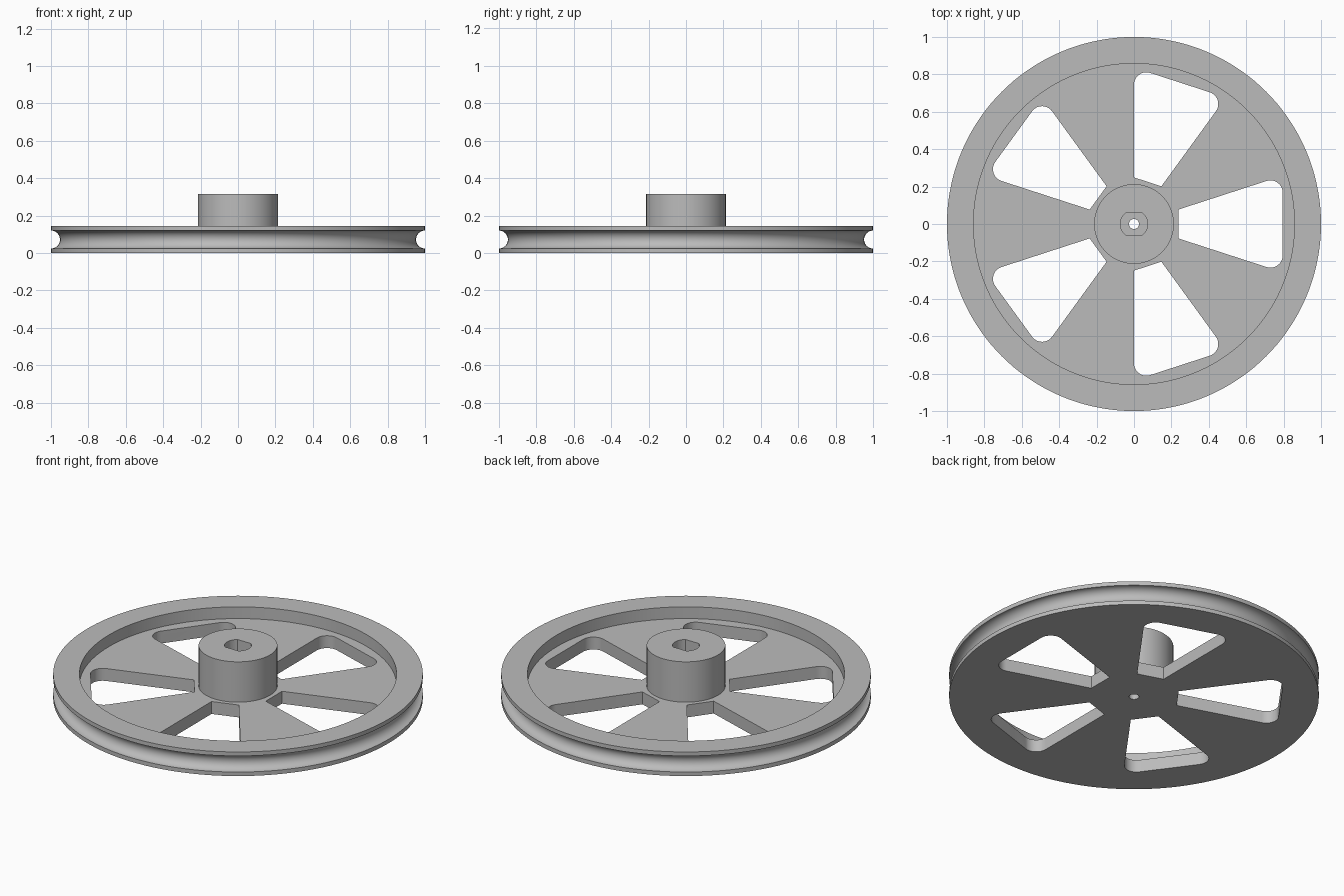
import bpy, bmesh
from math import pi, sin, cos, tan, asin, radians
from mathutils import Matrix, Vector

if "Cube" in bpy.data.objects:
    bpy.data.objects.remove(bpy.data.objects["Cube"])

RIM_TOP, WEB_TOP, HUB_TOP = 0.144, 0.074, 0.315
RIM_INNER, HUB_R, PIN_R = 0.858, 0.213, 0.027
GROOVE_R = 0.048

grey = bpy.data.materials.new("grey")
grey.use_nodes = True
colour = (0.5, 0.5, 0.5, 1)
grey.diffuse_color = colour
grey.node_tree.nodes["Principled BSDF"].inputs["Base Color"].default_value = colour


def arc(cx, cy, r, start, end, steps):
    angles = [start + (end - start) * i / steps for i in range(steps + 1)]
    return [(cx + r * cos(a), cy + r * sin(a)) for a in angles]


def to_object(name, bm):
    bmesh.ops.recalc_face_normals(bm, faces=bm.faces)
    mesh = bpy.data.meshes.new(name)
    bm.to_mesh(mesh)
    bm.free()
    mesh.materials.append(grey)
    obj = bpy.data.objects.new(name, mesh)
    bpy.context.collection.objects.link(obj)
    return obj


def lathe(name, profile, steps):
    """Spin a closed (radius, height) profile around the z axis."""
    bm = bmesh.new()
    verts = [bm.verts.new((r, 0, z)) for r, z in profile]
    edges = [bm.edges.new((v, verts[i - 1])) for i, v in enumerate(verts)]
    bmesh.ops.spin(bm, geom=verts + edges, cent=(0, 0, 0), axis=(0, 0, 1),
                   angle=2 * pi, steps=steps, use_merge=True)
    bmesh.ops.remove_doubles(bm, verts=bm.verts, dist=1e-5)
    return to_object(name, bm)


def add_prism(bm, outline, bottom, top, turn=0):
    """Add an upright prism turned around the z axis."""
    face = bm.faces.new([bm.verts.new((x, y, bottom)) for x, y in outline])
    side = bmesh.ops.extrude_face_region(bm, geom=[face])["geom"]
    upper = [v for v in side if isinstance(v, bmesh.types.BMVert)]
    bmesh.ops.translate(bm, verts=upper, vec=Vector((0, 0, top - bottom)))
    bmesh.ops.rotate(bm, verts=upper + list(face.verts), cent=(0, 0, 0),
                     matrix=Matrix.Rotation(turn, 3, "Z"))


# Wheel body: flat web, grooved rim and tall hub in one turned profile
groove = arc(1, RIM_TOP / 2, GROOVE_R, 1.5 * pi, 0.5 * pi, 20)
profile = [(PIN_R, 0), (1, 0), *groove, (1, RIM_TOP), (RIM_INNER, RIM_TOP),
           (RIM_INNER, WEB_TOP), (HUB_R, WEB_TOP), (HUB_R, HUB_TOP), (PIN_R, HUB_TOP)]
wheel = lathe("pulley_wheel", profile, 144)

# Five windows between the spokes, with rounded outer corners
half = radians(18)
inner_x, outer_x, fillet = 0.237, 0.795, 0.066
cx = outer_x - fillet
cy = outer_x * tan(half) - fillet / tan(radians(36))
corner = arc(cx, cy, fillet, 0, pi / 2 + half, 10)
upper_half = corner + [(inner_x, inner_x * tan(half))]
window = upper_half + [(x, -y) for x, y in reversed(upper_half)]
cut = bmesh.new()
for i in range(5):
    add_prism(cut, window, -0.1, 0.2, i * 2 * pi / 5)

# Shaft socket with two flats
shaft_r, flat_y = 0.073, 0.058
a = asin(flat_y / shaft_r)
socket = arc(0, 0, shaft_r, -a, a, 12) + arc(0, 0, shaft_r, pi - a, pi + a, 12)
add_prism(cut, socket, WEB_TOP, 0.4)
cutter = to_object("cutter", cut)
cutter.hide_render = True

# Cut the openings, then drop the cutter
bpy.ops.object.select_all(action="DESELECT")
wheel.select_set(True)
bpy.context.view_layer.objects.active = wheel
mod = wheel.modifiers.new("openings", "BOOLEAN")
mod.operation, mod.solver, mod.object = "DIFFERENCE", "EXACT", cutter
bpy.ops.object.modifier_apply(modifier=mod.name)
bpy.data.objects.remove(cutter)
bpy.ops.object.shade_smooth_by_angle(angle=radians(30))
